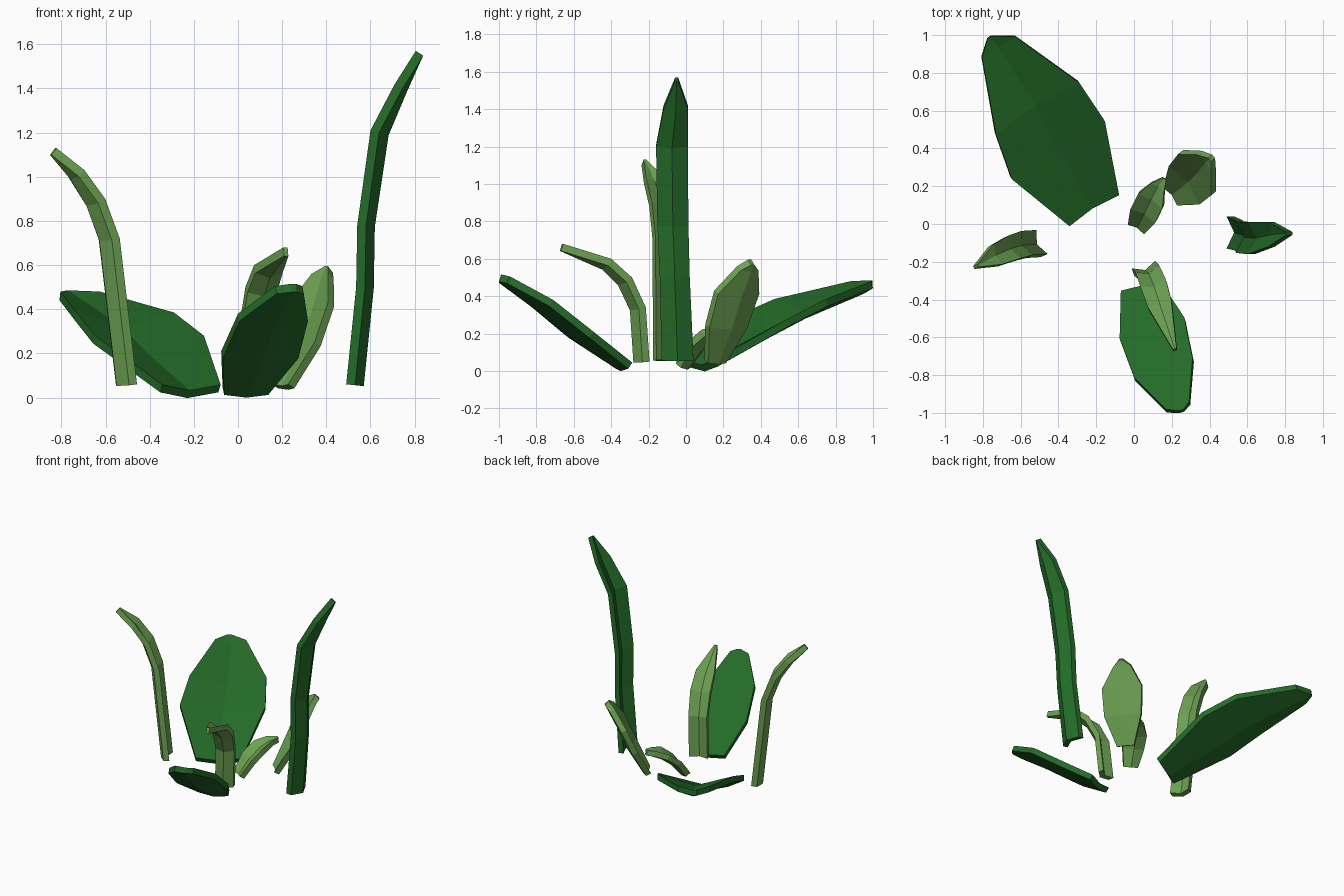
import bpy, bmesh
from mathutils import Vector


def material(name, rgb):
    m = bpy.data.materials.new(name)
    m.diffuse_color = (*rgb, 1)
    return m


DARK = material("dark_green", (0.018, 0.15, 0.022))
LIGHT = material("light_green", (0.15, 0.36, 0.085))


def leaf(name, mat, side, stations, thick=0.04):
    """Loft a thick V-section along stations of (x, y, z, half width, fold depth)."""
    side = Vector((*side, 0)).normalized()
    pts = [Vector(s[:3]) for s in stations]
    bm = bmesh.new()
    rings = []
    for i, (p, s) in enumerate(zip(pts, stations)):
        tangent = pts[min(i + 1, len(pts) - 1)] - pts[max(i - 1, 0)]
        n = tangent.cross(side).normalized()
        if n.z < 0:
            n = -n
        top = [p - side * s[3], p - n * s[4], p + side * s[3]]
        ring = top + [q - n * thick for q in reversed(top)]
        rings.append([bm.verts.new(q) for q in ring])
    for a, b in zip(rings, rings[1:]):
        for k in range(6):
            j = (k + 1) % 6
            bm.faces.new((a[k], a[j], b[j], b[k]))
    for r in (rings[0], rings[-1]):
        bm.faces.new((r[0], r[1], r[4], r[5]))
        bm.faces.new((r[1], r[2], r[3], r[4]))
    bmesh.ops.recalc_face_normals(bm, faces=bm.faces)
    me = bpy.data.meshes.new(name)
    bm.to_mesh(me)
    bm.free()
    me.materials.append(mat)
    ob = bpy.data.objects.new(name, me)
    bpy.context.collection.objects.link(ob)


# Broad dark leaves
leaf("broad_leaf_back", DARK, (0.85, 0.53), [
    (-0.21, 0.07, 0.058, 0.155, 0.03), (-0.40, 0.39, 0.28, 0.29, 0.08),
    (-0.51, 0.61, 0.385, 0.26, 0.07), (-0.715, 0.935, 0.48, 0.105, 0.03),
    (-0.765, 0.99, 0.485, 0.012, 0)])
leaf("broad_leaf_front", DARK, (0.95, 0.31), [
    (0.03, -0.32, 0.045, 0.105, 0.015), (0.095, -0.55, 0.21, 0.18, 0.03),
    (0.155, -0.76, 0.38, 0.163, 0.03), (0.23, -0.96, 0.505, 0.065, 0.01),
    (0.25, -0.985, 0.515, 0.012, 0)])

# Tall blades
leaf("tall_blade_right", DARK, (0, 1), [
    (0.49, -0.045, 0.06, 0.085, 0.04), (0.535, -0.06, 0.50, 0.08, 0.04),
    (0.54, -0.07, 0.78, 0.083, 0.04), (0.60, -0.075, 1.21, 0.085, 0.045),
    (0.71, -0.055, 1.42, 0.065, 0.025), (0.805, -0.05, 1.57, 0.008, 0)])
leaf("tall_blade_left", LIGHT, (0.42, -0.9), [
    (-0.487, -0.095, 0.06, 0.07, 0.03), (-0.565, -0.10, 0.72, 0.07, 0.03),
    (-0.63, -0.12, 0.90, 0.068, 0.03), (-0.72, -0.16, 1.03, 0.058, 0.02),
    (-0.825, -0.22, 1.13, 0.008, 0)])

# Small light leaves
leaf("small_leaf_front", LIGHT, (0.95, 0.31), [
    (0.05, -0.215, 0.05, 0.065, 0.03), (0.07, -0.235, 0.34, 0.065, 0.03),
    (0.10, -0.31, 0.50, 0.07, 0.03), (0.135, -0.42, 0.60, 0.065, 0.025),
    (0.215, -0.66, 0.68, 0.01, 0)])
leaf("small_leaf_back", LIGHT, (-0.62, 0.78), [
    (0.19, 0.145, 0.06, 0.06, 0.015), (0.265, 0.205, 0.25, 0.13, 0.03),
    (0.32, 0.26, 0.43, 0.14, 0.03), (0.37, 0.32, 0.56, 0.06, 0.015),
    (0.40, 0.34, 0.595, 0.012, 0)])
leaf("small_leaf_centre", LIGHT, (-0.85, 0.5), [
    (0.01, -0.03, 0.04, 0.05, 0.015), (0.045, 0.04, 0.15, 0.075, 0.025),
    (0.085, 0.12, 0.22, 0.075, 0.025), (0.125, 0.195, 0.25, 0.04, 0.015),
    (0.16, 0.24, 0.255, 0.012, 0)])
